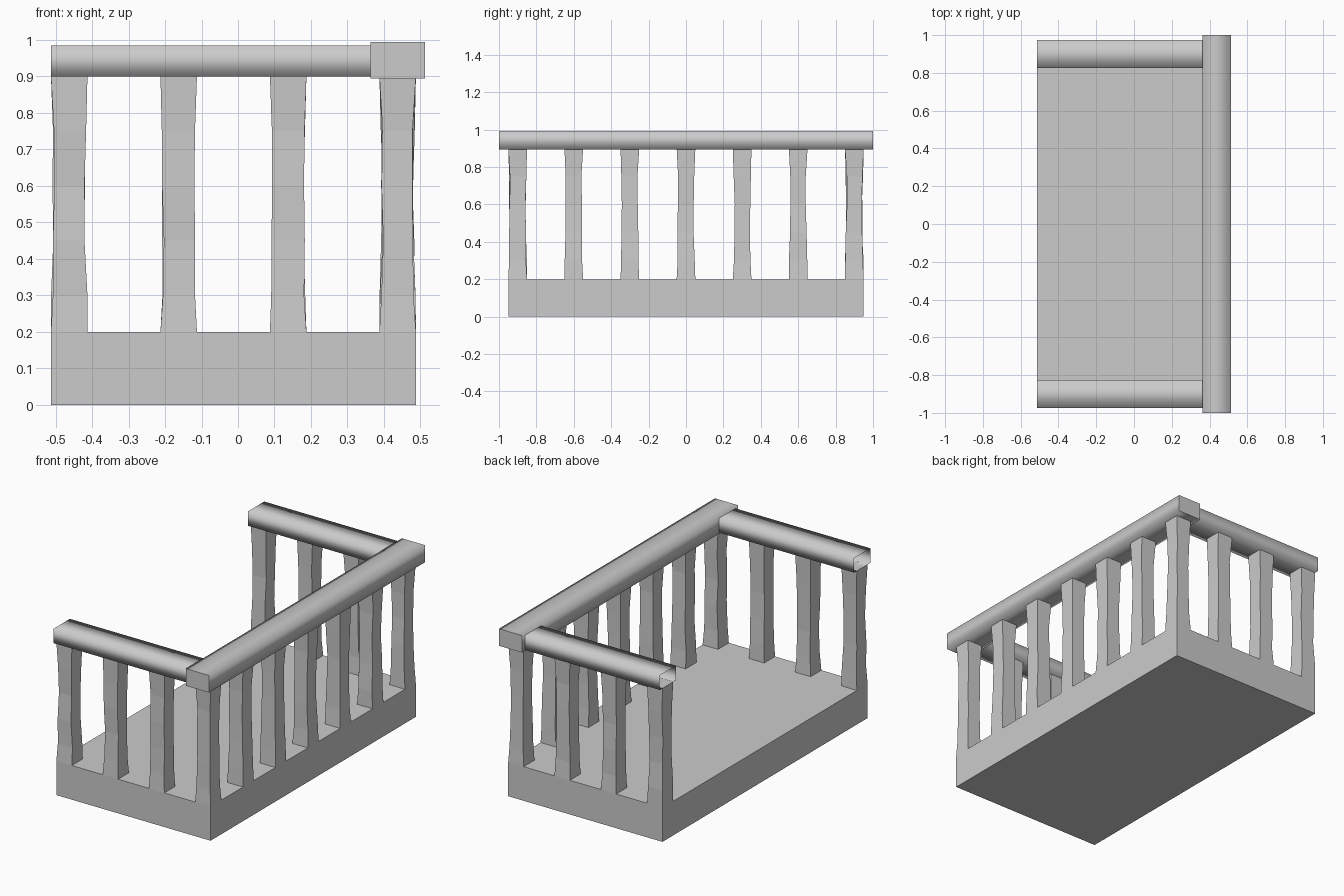
import bpy, bmesh, random

if "Cube" in bpy.data.objects:
    bpy.data.objects.remove(bpy.data.objects["Cube"])

random.seed(4)


def add_object(name, bm):
    bmesh.ops.recalc_face_normals(bm, faces=bm.faces[:])
    mesh = bpy.data.meshes.new(name)
    bm.to_mesh(mesh)
    bm.free()
    obj = bpy.data.objects.new(name, mesh)
    bpy.context.collection.objects.link(obj)
    return obj


def loft(bm, rings, capped=True):
    """Skin a stack of four-cornered rings, optionally closing both ends."""
    loops = [[bm.verts.new(p) for p in ring] for ring in rings]
    sides = []
    for a, b in zip(loops, loops[1:]):
        for i in range(4):
            j = (i + 1) % 4
            sides.append(bm.faces.new((a[i], a[j], b[j], b[i])))
    if capped:
        caps = [bm.faces.new(loops[0]), bm.faces.new(loops[-1])]
        for cap in caps:
            for edge in cap.edges:
                edge.smooth = False
    return sides


def rect(x0, x1, y0, y1, z):
    return [(x0, y0, z), (x1, y0, z), (x1, y1, z), (x0, y1, z)]


# Floor slab
bm = bmesh.new()
loft(bm, [rect(-0.5125, 0.4875, -0.95, 0.95, z) for z in (0, 0.2)])
add_object("floor_slab", bm)


# Balusters: square posts with slightly irregular waists
def baluster(name, x, y):
    rings = []
    for z, half in ((0.2, 0.05), (0.3, 0.046), (0.45, 0.042),
                    (0.6, 0.042), (0.75, 0.043), (0.9, 0.05)):
        if half < 0.05:
            l, r, f, b = [half + random.uniform(-0.003, 0.004) for _ in range(4)]
        else:
            l = r = f = b = half
        rings.append(rect(x - l, x + r, y - f, y + b, z))
    bm = bmesh.new()
    loft(bm, rings)
    add_object(name, bm)


for i in range(7):
    baluster(f"long_side_baluster_{i + 1}", 0.4375, -0.9 + 0.3 * i)
for side, y in (("front", -0.9), ("back", 0.9)):
    for i in range(3):
        baluster(f"{side}_baluster_{i + 1}", -0.4625 + 0.3 * i, y)

# Long handrail, closed at both ends
bm = bmesh.new()
section = [(0.3625, 0.894), (0.5125, 0.894), (0.5125, 0.994), (0.3625, 0.994)]
for face in loft(bm, [[(x, y, z) for x, z in section] for y in (-1, 1)]):
    face.smooth = True
add_object("long_handrail", bm)

# Short handrails: open-ended hollow tubes butting against the long one
for side, s in (("front", -1), ("back", 1)):
    bm = bmesh.new()
    section = [(0.825, 0.9), (0.975, 0.9), (0.975, 0.985), (0.825, 0.985)]
    rings = [[(x, s * y, z) for y, z in section] for x in (-0.5125, 0.3625)]
    for face in loft(bm, rings, capped=False):
        face.smooth = True
    add_object(f"{side}_handrail", bm)
